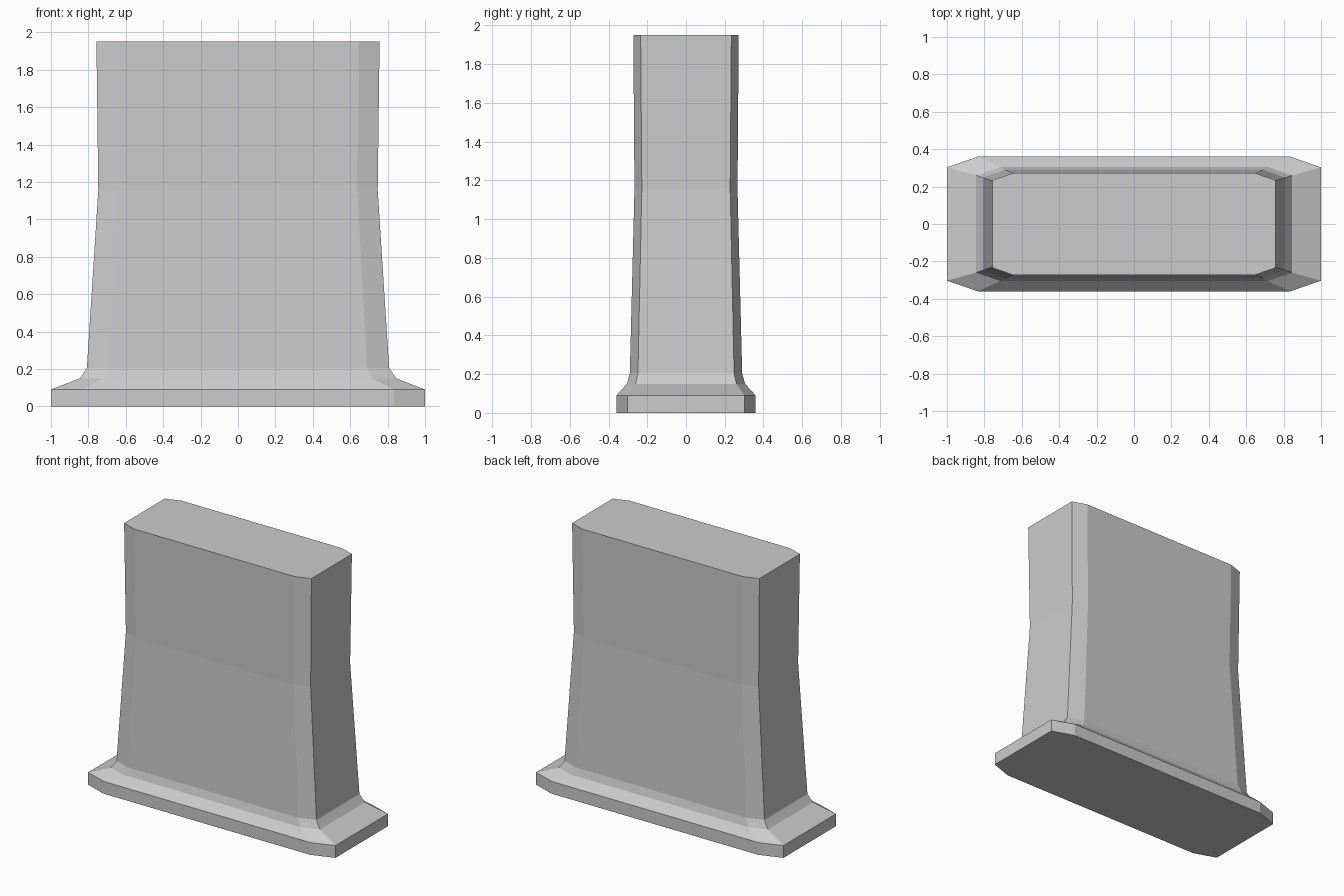
import bpy
import bmesh

cube = bpy.data.objects.get("Cube")
if cube:
    bpy.data.objects.remove(cube, do_unlink=True)

# Single stone grey
grey = bpy.data.materials.new("stone_grey")
grey.use_nodes = True
colour = (0.6, 0.6, 0.6, 1)
grey.diffuse_color = colour
grey.node_tree.nodes["Principled BSDF"].inputs["Base Color"].default_value = colour

# Levels from the foot up: height, half width, half depth, chamfer start in x and y
LEVELS = [
    (0.00, 1.00, 0.36, 0.835, 0.303),
    (0.09, 1.00, 0.36, 0.835, 0.303),
    (0.15, 0.845, 0.305, 0.715, 0.26),
    (0.205, 0.808, 0.29, 0.69, 0.248),
    (1.155, 0.747, 0.266, 0.638, 0.228),
    (1.95, 0.757, 0.272, 0.648, 0.234),
]


def ring(bm, z, hx, hy, cx, cy):
    """Rectangle with chamfered corners, counter-clockwise."""
    outline = [(cx, -hy), (hx, -cy), (hx, cy), (cx, hy),
               (-cx, hy), (-hx, cy), (-hx, -cy), (-cx, -hy)]
    return [bm.verts.new((x, y, z)) for x, y in outline]


# Pillar lofted through the levels, capped at both ends
bm = bmesh.new()
rings = [ring(bm, *level) for level in LEVELS]
for low, high in zip(rings, rings[1:]):
    for i in range(len(low)):
        j = (i + 1) % len(low)
        bm.faces.new((low[i], low[j], high[j], high[i]))
bm.faces.new(list(reversed(rings[0])))
bm.faces.new(rings[-1])
bmesh.ops.recalc_face_normals(bm, faces=bm.faces[:])

mesh = bpy.data.meshes.new("flared_pillar")
bm.to_mesh(mesh)
bm.free()
mesh.materials.append(grey)
pillar = bpy.data.objects.new("flared_pillar", mesh)
bpy.context.collection.objects.link(pillar)
